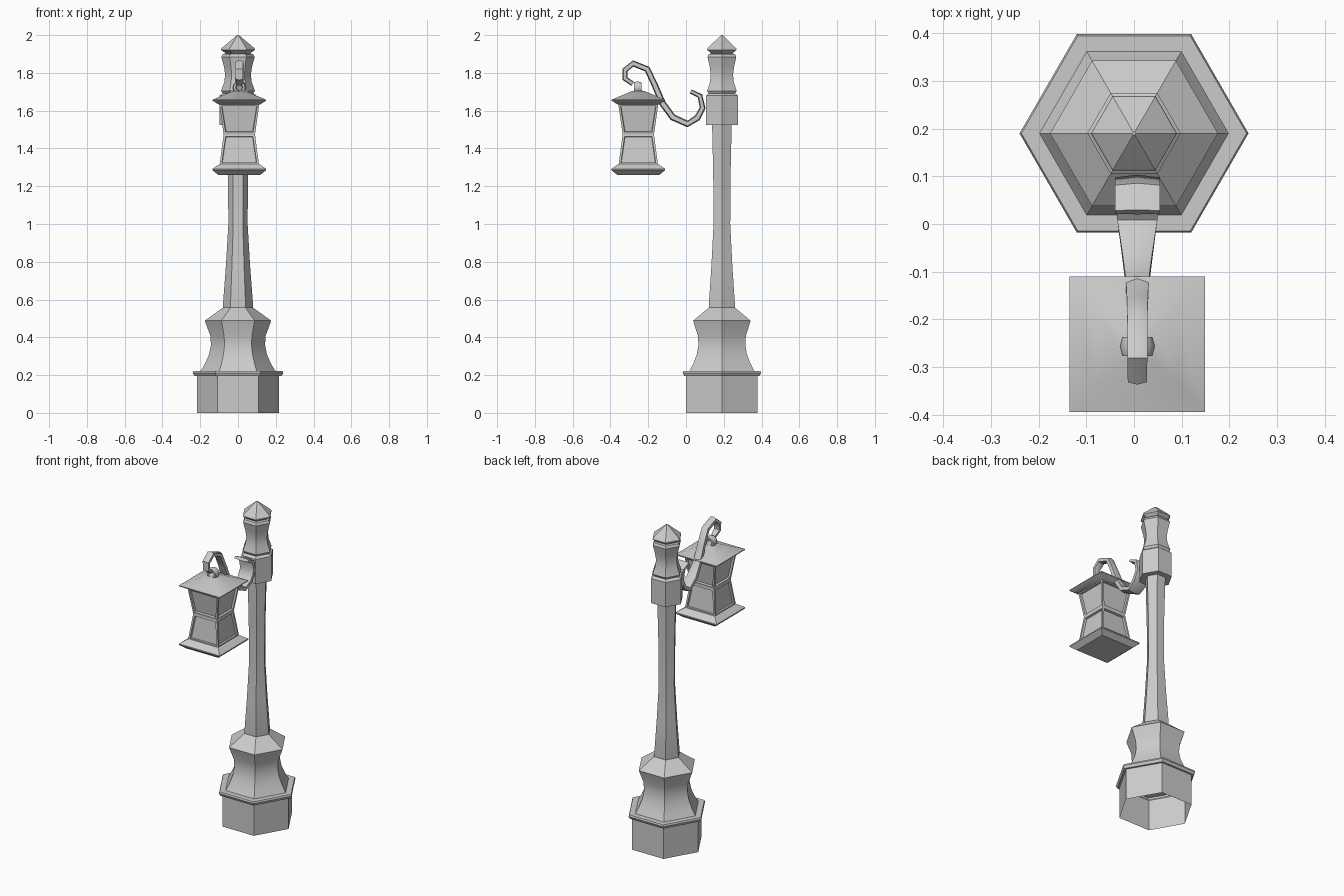
import bpy, bmesh
from math import sin, cos, pi, radians, sqrt
from mathutils import Vector

if "Cube" in bpy.data.objects:
    bpy.data.objects.remove(bpy.data.objects["Cube"])

POST = (0, 0.19)
LAMP = (0.007, -0.2525)


def finish(name, bm, angle=32):
    bmesh.ops.recalc_face_normals(bm, faces=bm.faces)
    me = bpy.data.meshes.new(name)
    bm.to_mesh(me)
    bm.free()
    me.shade_smooth()
    me.set_sharp_from_angle(angle=radians(angle))
    ob = bpy.data.objects.new(name, me)
    bpy.context.collection.objects.link(ob)
    return ob


def skin(bm, rings, loop=False):
    """Join successive closed rings of points with quads."""
    vs = [[bm.verts.new(p) for p in r] for r in rings]
    pairs = list(zip(vs, vs[1:] + vs[:1])) if loop else list(zip(vs, vs[1:]))
    n = len(vs[0])
    for a, b in pairs:
        for i in range(n):
            j = (i + 1) % n
            bm.faces.new((a[i], a[j], b[j], b[i]))
    return vs


def lathe(profile, sides, centre, bottom=True, top=True):
    """Polygonal lathe; for 4 sides the radius is the half width."""
    k, ph = (sqrt(2), pi / 4) if sides == 4 else (1, 0)
    bm = bmesh.new()
    vs = skin(bm, [[(centre[0] + r * k * cos(ph + 2 * pi * i / sides),
                     centre[1] + r * k * sin(ph + 2 * pi * i / sides), z)
                    for i in range(sides)] for r, z in profile])
    if bottom:
        bm.faces.new(vs[0])
    if top:
        bm.faces.new(vs[-1])
    return bm


# Hexagonal post: hollow plinth with rim, flared base, shaft, collar, finial
finish("plinth", lathe([(.218, 0), (.218, .196), (.231, .196), (.24, .212),
                        (.236, .222), (.198, .222)], 6, POST, False, False))
finish("flared_base", lathe([(.198, .222), (.175, .26), (.153, .31), (.143, .36),
                             (.147, .41), (.176, .488), (.08, .557)], 6, POST, False, False))
finish("shaft", lathe([(.078, .552), (.08, .568), (.064, .78), (.051, 1.0),
                       (.053, 1.26), (.06, 1.53)], 6, POST, False, False))
finish("collar", lathe([(.098, 1.525), (.098, 1.68), (.08, 1.692)], 6, POST))
finish("post_head", lathe([(.08, 1.69), (.09, 1.705), (.073, 1.75), (.068, 1.79),
                           (.074, 1.83), (.088, 1.885), (.08, 1.9), (.06, 1.903)], 6, POST))
finish("finial", lathe([(.06, 1.9), (.09, 1.922), (.088, 1.93), (.012, 1.994),
                        (.004, 2.0)], 6, POST))

# Scrolled arm: y, z, half width, half thickness along its path
path = [(.025, 1.702, .047, .010), (.074, 1.678, .047, .013), (.088, 1.615, .047, .014),
        (.06, 1.562, .046, .016), (.008, 1.53, .042, .016), (-.07, 1.565, .031, .016),
        (-.125, 1.64, .024, .016), (-.165, 1.735, .022, .015), (-.205, 1.82, .021, .015),
        (-.28, 1.85, .021, .015), (-.323, 1.815, .02, .014), (-.323, 1.77, .019, .013),
        (-.282, 1.742, .014, .011)]
rings = []
for i, (y, z, w, t) in enumerate(path):
    a, b = path[max(i - 1, 0)], path[min(i + 1, len(path) - 1)]
    d = Vector((0, b[0] - a[0], b[1] - a[1])).normalized()
    n = Vector((0, -d.z, d.y))
    rings.append([Vector((LAMP[0] + u * w, y, z)) + n * v * t for u, v in
                  [(1, .7), (0, 1.1), (-1, .7), (-1, -.7), (0, -1.1), (1, -.7)]])
bm = bmesh.new()
vs = skin(bm, rings)
bm.faces.new(vs[0])
bm.faces.new(vs[-1])
finish("scroll_arm", bm, 48)

# Hanging ring standing across the hook
bm = bmesh.new()
skin(bm, [[(LAMP[0] + cos(a) * (.026 + .011 * cos(b)), LAMP[1] - .004 + .023 * sin(b),
            1.722 + sin(a) * (.024 + .011 * cos(b)))
           for b in [2 * pi * j / 6 for j in range(6)]]
          for a in [2 * pi * i / 10 for i in range(10)]])
bm.free()
bm = bmesh.new()
ring = [[(LAMP[0] + cos(a) * (.026 + .011 * cos(b)), LAMP[1] - .004 + .023 * sin(b),
          1.722 + sin(a) * (.024 + .011 * cos(b)))
         for b in [2 * pi * j / 6 for j in range(6)]]
        for a in [2 * pi * i / 10 for i in range(10)]]
skin(bm, ring, loop=True)
finish("hanging_ring", bm, 40)

# Square lantern: roof, waisted body with recessed panes, tray
finish("lantern_roof", lathe([(.108, 1.632), (.142, 1.653), (.142, 1.658), (.085, 1.682),
                              (.035, 1.703), (.012, 1.707)], 4, LAMP))
bm = lathe([(.104, 1.315), (.083, 1.475), (.106, 1.636)], 4, LAMP, False, False)
bmesh.ops.recalc_face_normals(bm, faces=bm.faces)
for f in bm.faces:                       # make sure the panes sink inwards
    c = f.calc_center_median() - Vector((LAMP[0], LAMP[1], 1.475))
    if f.normal.dot(Vector((c.x, c.y, 0))) < 0:
        f.normal_flip()
bmesh.ops.inset_individual(bm, faces=bm.faces[:], thickness=.016, depth=0)
panes = [f for f in bm.faces if all(len(e.link_faces) == 2 for e in f.edges)
         and f.calc_area() > .01]
bmesh.ops.inset_individual(bm, faces=panes, thickness=.003, depth=-.012)
finish("lantern_body", bm, 15)
finish("lantern_tray", lathe([(.112, 1.26), (.142, 1.285), (.142, 1.292),
                              (.102, 1.32)], 4, LAMP))
